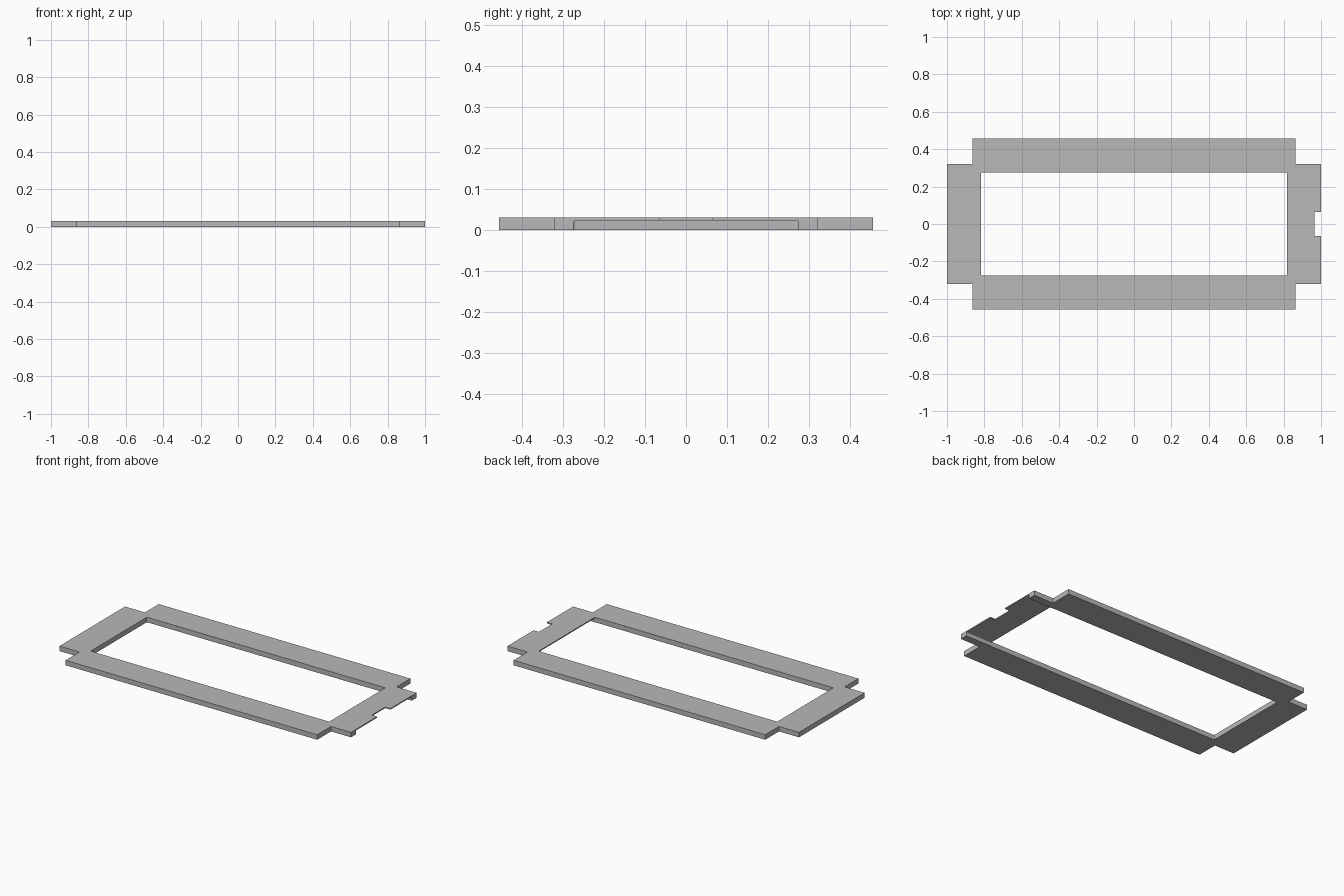
import bpy
import bmesh

cube = bpy.data.objects.get("Cube")
if cube:
    bpy.data.objects.remove(cube, do_unlink=True)

HEIGHT = 0.031
OUTER_Y, TAB_X, TAB_Y = 0.456, 0.863, 0.321
HOLE_X, HOLE_Y = 0.818, 0.275

grey = bpy.data.materials.new("plain grey")
grey.use_nodes = True
colour = (0.48, 0.48, 0.48, 1)
grey.diffuse_color = colour
grey.node_tree.nodes["Principled BSDF"].inputs["Base Color"].default_value = colour


def prism(name, outline, z0, z1, axis=None, radius=0.0):
    """Extrude a flat outline upward; optionally round edges running along an axis."""
    bm = bmesh.new()
    face = bm.faces.new([bm.verts.new((x, y, z0)) for x, y in outline])
    out = bmesh.ops.extrude_face_region(bm, geom=[face])
    top = [v for v in out["geom"] if isinstance(v, bmesh.types.BMVert)]
    bmesh.ops.translate(bm, verts=top, vec=(0, 0, z1 - z0))
    bmesh.ops.recalc_face_normals(bm, faces=bm.faces)
    if axis is not None:
        edges = [e for e in bm.edges
                 if abs((e.verts[0].co - e.verts[1].co).normalized()[axis]) > 0.9]
        bmesh.ops.bevel(bm, geom=edges, offset=radius, segments=3,
                        profile=0.5, affect='EDGES')
    mesh = bpy.data.meshes.new(name)
    bm.to_mesh(mesh)
    bm.free()
    mesh.materials.append(grey)
    obj = bpy.data.objects.new(name, mesh)
    bpy.context.collection.objects.link(obj)
    return obj


def rect(x0, x1, y0, y1):
    return [(x0, y0), (x1, y0), (x1, y1), (x0, y1)]


# Frame plate: a rectangle with stepped corners
quarter = [(1, TAB_Y), (TAB_X, TAB_Y), (TAB_X, OUTER_Y)]
half = quarter + [(-x, y) for x, y in reversed(quarter)]
frame = prism("frame", half + [(x, -y) for x, y in reversed(half)], 0, HEIGHT)

# Window opening, underside recess at the left end, and small edge notch
cutters = [
    prism("window_cutter", rect(-HOLE_X, HOLE_X, -HOLE_Y, HOLE_Y), -0.1, 0.1, 2, 0.005),
    prism("recess_cutter", rect(0.8, 1.1, -0.274, 0.274), -0.1, 0.024, 0, 0.005),
    prism("notch_cutter", rect(0.964, 1.1, -0.065, 0.065), -0.2, 0.2),
]
bpy.context.view_layer.objects.active = frame
for cutter in cutters:
    cutter.hide_render = True
    mod = frame.modifiers.new(cutter.name, 'BOOLEAN')
    mod.operation = 'DIFFERENCE'
    mod.solver = 'EXACT'
    mod.object = cutter
    bpy.ops.object.modifier_apply(modifier=mod.name)
    bpy.data.objects.remove(cutter, do_unlink=True)
